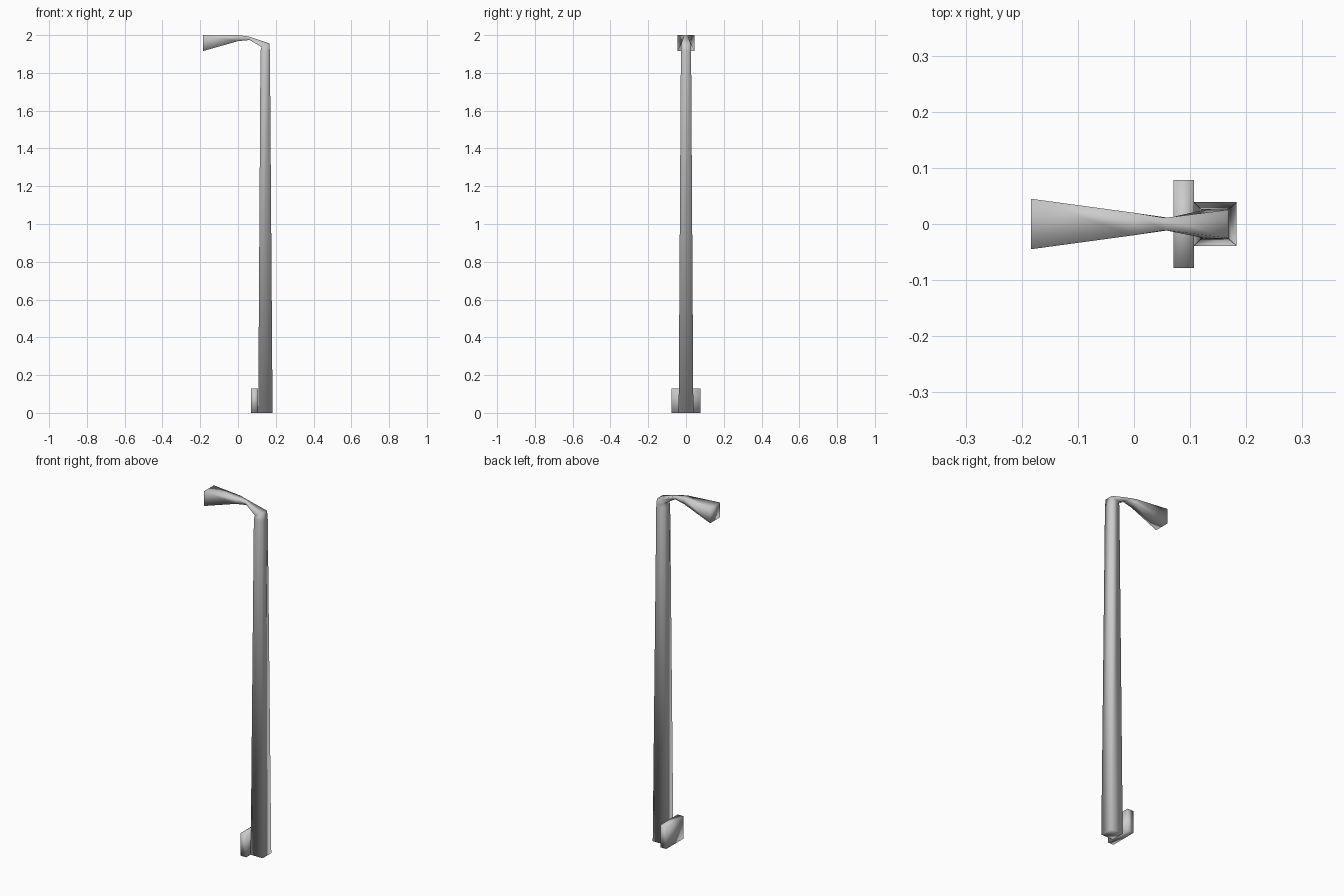
import bpy
import bmesh

if "Cube" in bpy.data.objects:
    bpy.data.objects.remove(bpy.data.objects["Cube"])


def make_object(name, rings):
    """Loft four-sided rings and cap both ends.
    Each ring: (inner x, inner z), (outer x, outer z), half width in y."""
    bm = bmesh.new()
    loops = []
    for (xi, zi), (xo, zo), w in rings:
        corners = [(xi, -w, zi), (xo, -w, zo), (xo, w, zo), (xi, w, zi)]
        loops.append([bm.verts.new(c) for c in corners])
    for a, b in zip(loops, loops[1:]):
        for i in range(4):
            j = (i + 1) % 4
            bm.faces.new((a[i], a[j], b[j], b[i]))
    bm.faces.new(loops[0][::-1])
    bm.faces.new(loops[-1])
    bmesh.ops.recalc_face_normals(bm, faces=bm.faces)
    for f in bm.faces:
        f.smooth = True
    mesh = bpy.data.meshes.new(name)
    bm.to_mesh(mesh)
    bm.free()
    obj = bpy.data.objects.new(name, mesh)
    bpy.context.collection.objects.link(obj)
    return obj


# Tapered square pole bending into a pinched neck and flared lamp head
make_object("lamp_post", [
    ((0.107, 0.0), (0.183, 0.0), 0.039),
    ((0.119, 1.915), (0.169, 1.915), 0.027),
    ((0.124, 1.937), (0.166, 1.956), 0.025),
    ((0.062, 1.974), (0.055, 1.993), 0.011),
    ((0.0, 1.968), (0.0, 2.0), 0.020),
    ((-0.184, 1.916), (-0.184, 2.0), 0.045),
])

# Service box against the foot of the pole
make_object("base_box", [
    ((0.070, 0.0), (0.107, 0.0), 0.078),
    ((0.070, 0.128), (0.107, 0.128), 0.078),
])
